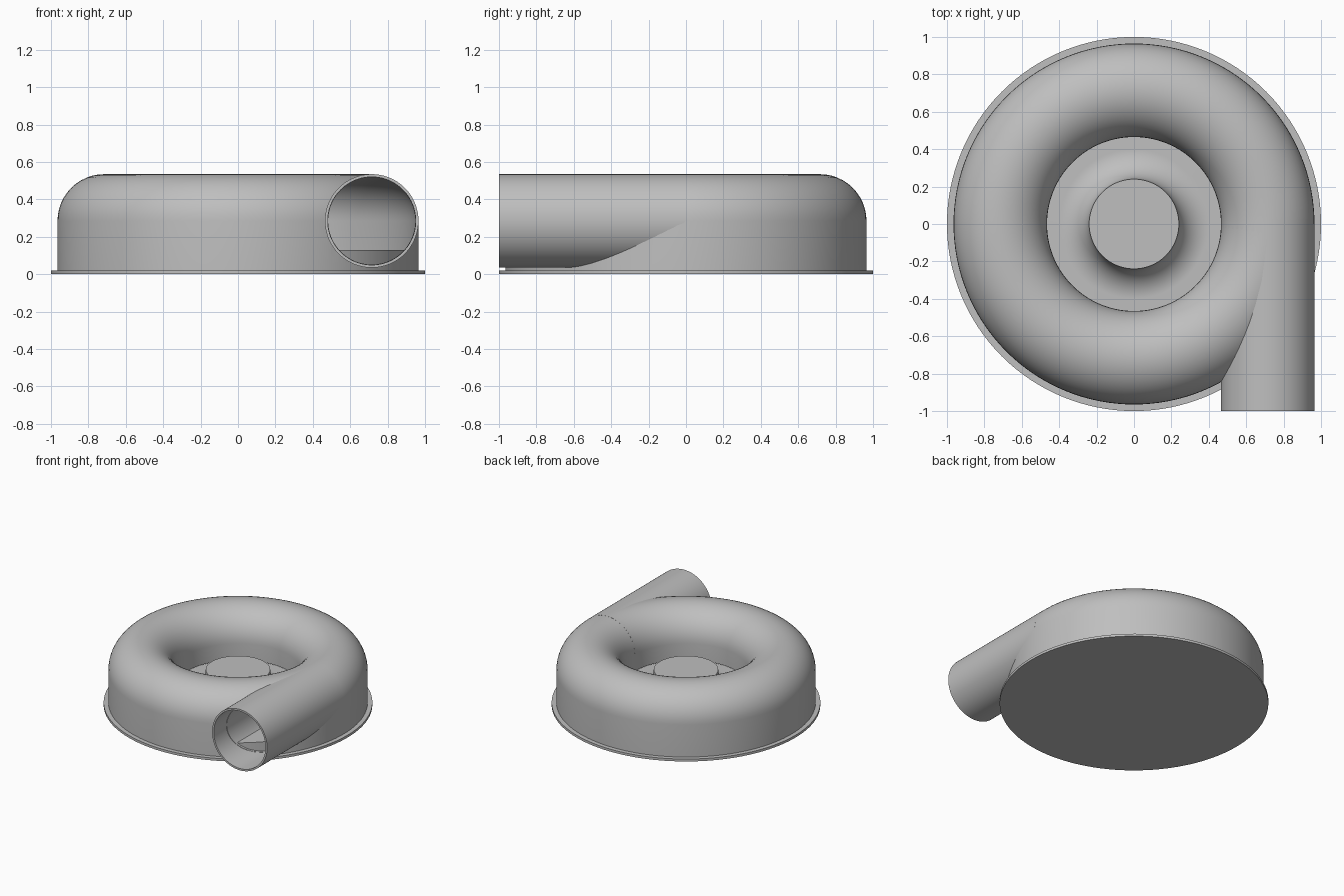
import bpy, bmesh, math
from mathutils import Matrix

cube = bpy.data.objects.get("Cube")
if cube:
    bpy.data.objects.remove(cube, do_unlink=True)

SEGMENTS = 128
RING_R, PIPE_R, AXIS_Z, WALL = 0.715, 0.25, 0.285, 0.015
BASE_TOP, FLOOR_Z, LIP_Z = 0.02, 0.13, 0.15

grey = bpy.data.materials.new("plain_grey")
grey.use_nodes = True
colour = (0.52, 0.52, 0.52, 1)
grey.diffuse_color = colour
grey.node_tree.nodes["Principled BSDF"].inputs["Base Color"].default_value = colour


def arc(cx, cz, radius, start, end, steps=24):
    """Points (r, z) along an arc, angles in degrees."""
    angles = [math.radians(start + (end - start) * i / steps) for i in range(steps + 1)]
    return [(cx + radius * math.cos(a), cz + radius * math.sin(a)) for a in angles]


def revolve(name, profile, closed=False, matrix=Matrix()):
    """Turn a profile of (r, z) points around the z axis."""
    bm = bmesh.new()
    rings = []
    for i in range(SEGMENTS):
        a = 2 * math.pi * i / SEGMENTS
        rings.append([bm.verts.new((r * math.cos(a), r * math.sin(a), z)) for r, z in profile])
    count = len(profile)
    for i in range(SEGMENTS):
        here, there = rings[i], rings[(i + 1) % SEGMENTS]
        for j in range(count if closed else count - 1):
            k = (j + 1) % count
            bm.faces.new((here[j], there[j], there[k], here[k]))
    bmesh.ops.remove_doubles(bm, verts=bm.verts, dist=1e-5)
    bmesh.ops.recalc_face_normals(bm, faces=bm.faces)
    bm.transform(matrix)
    mesh = bpy.data.meshes.new(name)
    bm.to_mesh(mesh)
    bm.free()
    mesh.materials.append(grey)
    obj = bpy.data.objects.new(name, mesh)
    bpy.context.collection.objects.link(obj)
    return obj


def smooth(obj):
    obj.data.shade_smooth()
    obj.data.set_sharp_from_angle(angle=math.radians(35))


# Base flange
base = revolve("base_plate", [(0, 0), (1, 0), (1, BASE_TOP), (0, BASE_TOP)])

# Raised floor with a hub that flares into it
fillet = FLOOR_Z + 0.03
hub_r, hub_top = 0.24, 0.29
core = revolve("floor_and_hub", [(0, hub_top), (hub_r, hub_top)]
               + arc(hub_r + fillet, FLOOR_Z + fillet, fillet, 180, 270)
               + [(0.95, FLOOR_Z), (0.95, BASE_TOP), (0, BASE_TOP)])

# Domed ring housing, a thin shell open at the bottom and centre
inner_r = PIPE_R - WALL
housing = revolve("ring_housing",
                  [(RING_R + PIPE_R, BASE_TOP)]
                  + arc(RING_R, AXIS_Z, PIPE_R, 0, 180)
                  + [(RING_R - PIPE_R, LIP_Z), (RING_R - inner_r, LIP_Z)]
                  + arc(RING_R, AXIS_Z, inner_r, 180, 0)
                  + [(RING_R + inner_r, BASE_TOP)], closed=True)

# Tangential outlet pipe, running from the ring's side to the front
to_front = Matrix.Translation((RING_R, 0, AXIS_Z)) @ Matrix.Rotation(math.pi / 2, 4, "X")
pipe = revolve("outlet_pipe", [(PIPE_R, 0), (PIPE_R, 1), (inner_r, 1), (inner_r, 0)],
               closed=True, matrix=to_front)

# Opening from the pipe into the housing
bore = inner_r - 0.002
cutter = revolve("pipe_bore_cutter", [(0, 0.03), (bore, 0.03), (bore, 1.2), (0, 1.2)],
                 matrix=to_front)
cutter.hide_render = True
cutter.hide_viewport = True
cut = housing.modifiers.new("pipe_opening", "BOOLEAN")
cut.operation = "DIFFERENCE"
cut.solver = "EXACT"
cut.object = cutter

# Bake the opening so the cutter can go
bpy.context.view_layer.update()
evaluated = housing.evaluated_get(bpy.context.evaluated_depsgraph_get())
opened = bpy.data.meshes.new_from_object(evaluated)
housing.modifiers.clear()
housing.data = opened
bpy.data.objects.remove(cutter, do_unlink=True)

for part in (base, core, housing, pipe):
    smooth(part)
